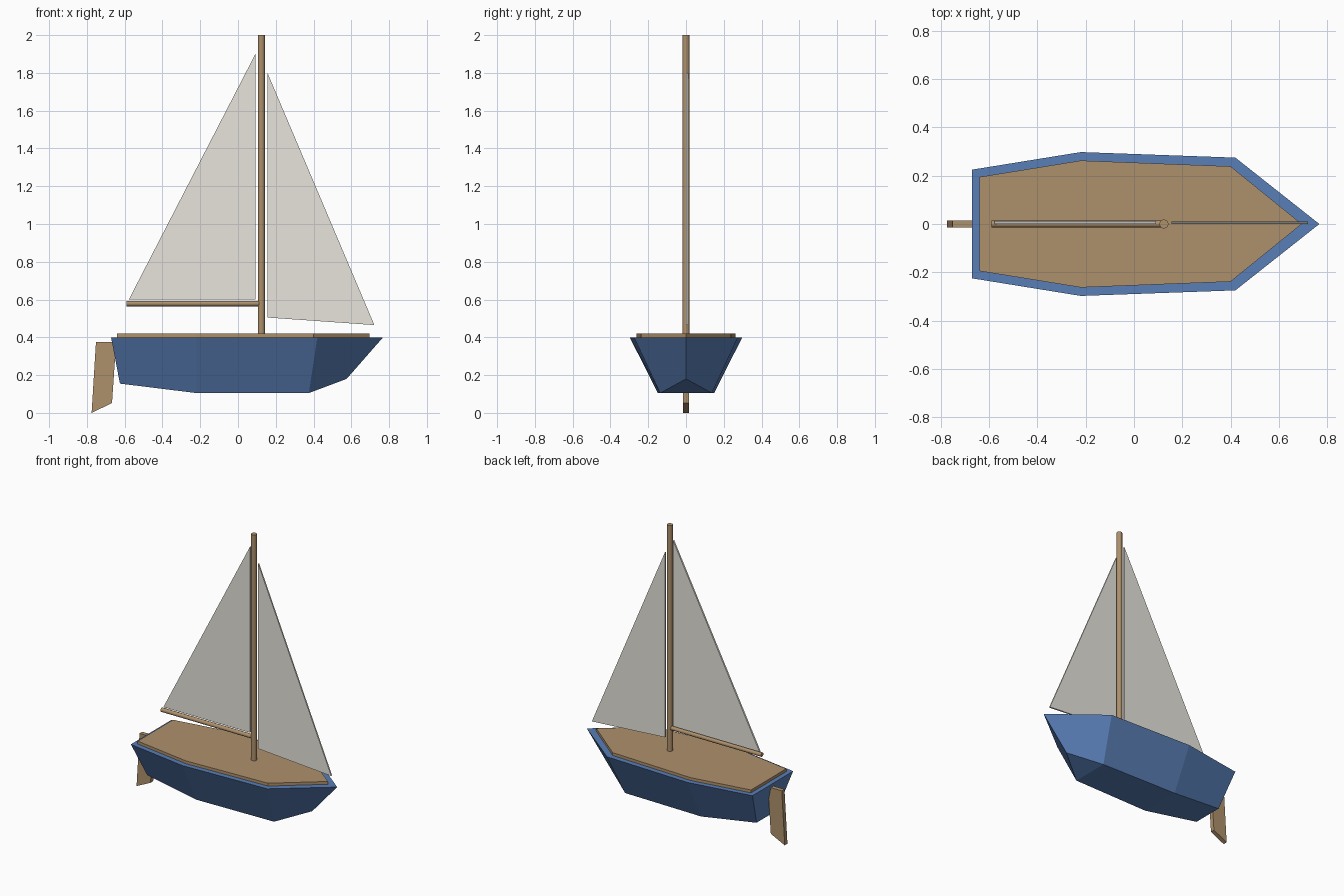
import bpy, bmesh
from math import radians
from mathutils import Matrix

if "Cube" in bpy.data.objects:
    bpy.data.objects.remove(bpy.data.objects["Cube"])


def material(name, rgb):
    m = bpy.data.materials.new(name)
    m.diffuse_color = (*rgb, 1)
    m.use_nodes = True
    m.node_tree.nodes["Principled BSDF"].inputs["Base Color"].default_value = m.diffuse_color
    return m


BLUE = material("blue_paint", (0.10, 0.21, 0.47))
WOOD = material("wood", (0.42, 0.28, 0.15))
CLOTH = material("sail_cloth", (0.80, 0.78, 0.72))


def finish(name, bm, mat):
    bmesh.ops.recalc_face_normals(bm, faces=bm.faces)
    mesh = bpy.data.meshes.new(name)
    bm.to_mesh(mesh)
    bm.free()
    mesh.materials.append(mat)
    obj = bpy.data.objects.new(name, mesh)
    bpy.context.collection.objects.link(obj)
    return obj


def prism(name, points, offset, mat):
    """Extrude a closed outline of 3D points along offset."""
    bm = bmesh.new()
    face = bm.faces.new([bm.verts.new(p) for p in points])
    new = bmesh.ops.extrude_face_region(bm, geom=[face], use_keep_orig=True)["geom"]
    bmesh.ops.translate(bm, vec=offset,
                        verts=[v for v in new if isinstance(v, bmesh.types.BMVert)])
    return finish(name, bm, mat)


def plate(name, profile, y0, y1, mat):
    """Upright plate from an x-z profile."""
    return prism(name, [(x, y0, z) for x, z in profile], (0, y1 - y0, 0), mat)


def spar(name, radius, length, centre, rotation, mat):
    bm = bmesh.new()
    bmesh.ops.create_cone(bm, cap_ends=True, segments=12, radius1=radius, radius2=radius,
                          depth=length, matrix=Matrix.Translation(centre) @ rotation)
    obj = finish(name, bm, mat)
    for p in obj.data.polygons:
        p.use_smooth = len(p.vertices) == 4
    for e in obj.data.edges:
        caps = [p for p in obj.data.polygons
                if len(p.vertices) > 4 and set(e.vertices) <= set(p.vertices)]
        e.use_edge_sharp = bool(caps)
    return obj


# Hull: cross-sections (top x, top half width, bottom x, bottom half width, bottom z)
stations = [(-0.672, 0.225, -0.625, 0.112, 0.155),
            (-0.22, 0.298, -0.22, 0.149, 0.105),
            (0.42, 0.275, 0.375, 0.137, 0.105)]
bm = bmesh.new()
rings = [[bm.verts.new(p) for p in ((tx, -tw, 0.4), (bx, -bw, bz), (bx, bw, bz), (tx, tw, 0.4))]
         for tx, tw, bx, bw, bz in stations]
bow_top = bm.verts.new((0.768, 0, 0.4))
bow_foot = bm.verts.new((0.575, 0, 0.18))
bm.faces.new(rings[0])
for a, b in zip(rings, rings[1:]):
    for i in range(4):
        j = (i + 1) % 4
        bm.faces.new((a[i], a[j], b[j], b[i]))
r = rings[-1]
bm.faces.new((r[0], r[1], bow_foot, bow_top))
bm.faces.new((r[1], r[2], bow_foot))
bm.faces.new((r[2], r[3], bow_top, bow_foot))
bm.faces.new((r[3], r[0], bow_top))
finish("hull", bm, BLUE)

# Deck
half = [(-0.64, 0.195), (-0.22, 0.263), (0.40, 0.239)]
outline = [(x, -w, 0.4) for x, w in half] + [(0.695, 0, 0.4)]
outline += [(x, w, 0.4) for x, w in reversed(half)]
prism("deck", outline, (0, 0, 0.02), WOOD)

# Mast and boom
spar("mast", 0.019, 1.59, (0.124, 0, 1.205), Matrix(), WOOD)
spar("boom", 0.0145, 0.71, (-0.235, 0, 0.579), Matrix.Rotation(radians(90), 4, 'Y'), WOOD)

# Sails
plate("main_sail", [(-0.578, 0.6), (0.092, 0.6), (0.092, 1.9)], 0, 0.012, CLOTH)
plate("jib_sail", [(0.156, 0.505), (0.722, 0.465), (0.156, 1.8)], 0, 0.01, CLOTH)

# Rudder
plate("rudder", [(-0.752, 0.375), (-0.645, 0.375), (-0.667, 0.052), (-0.775, 0.0)],
      -0.015, 0.015, WOOD)
